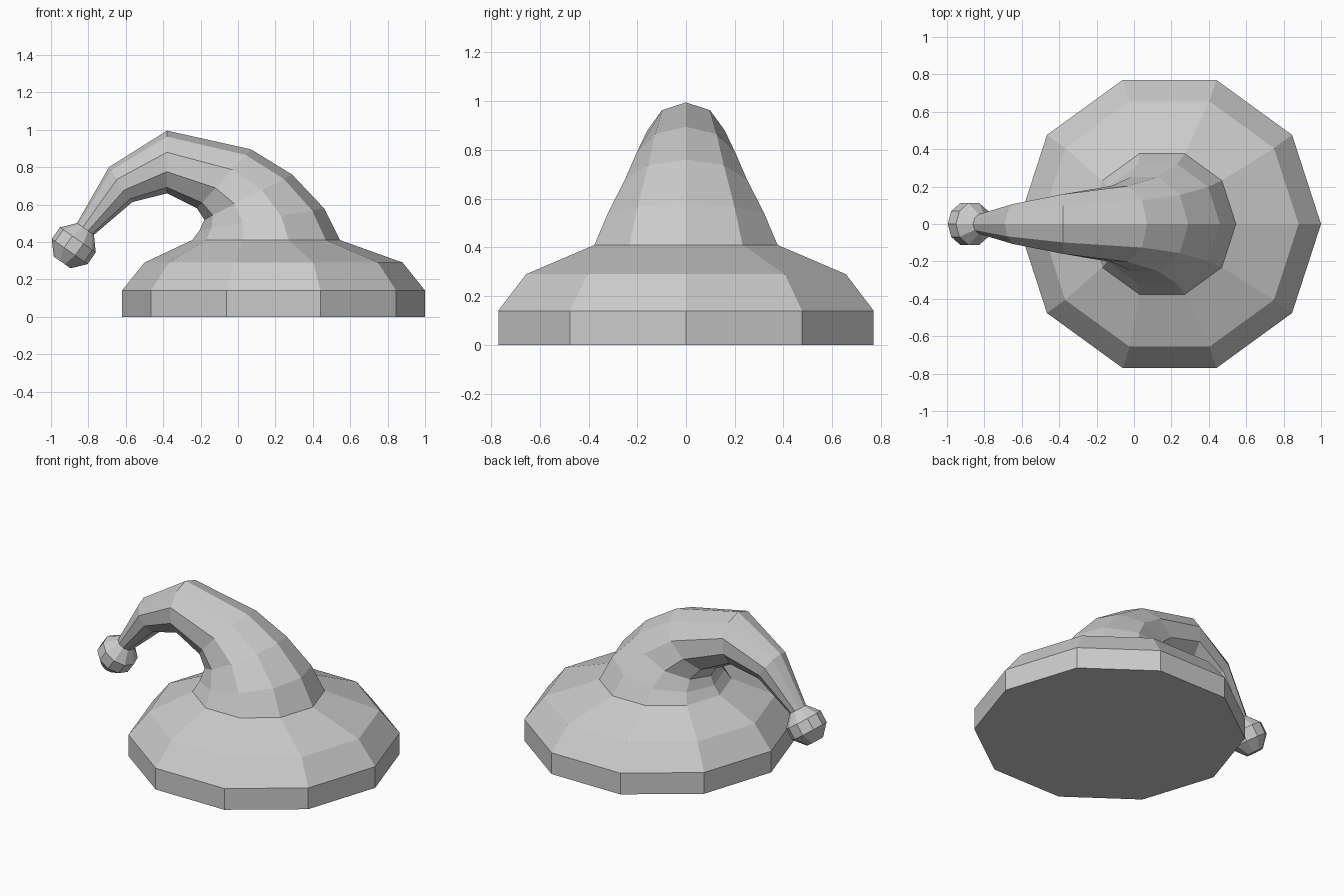
import bpy
import bmesh
from math import cos, sin, tau, radians
from mathutils import Vector

if "Cube" in bpy.data.objects:
    bpy.data.objects.remove(bpy.data.objects["Cube"])

SIDES = 10


def loft(name, sections, cap_start=False, cap_end=False):
    """Skin round rings; each section is (outer x, outer z, inner x, inner z)."""
    bm = bmesh.new()
    rings = []
    for ox, oz, ix, iz in sections:
        outer, inner = Vector((ox, 0, oz)), Vector((ix, 0, iz))
        centre, axis = (outer + inner) / 2, (outer - inner) / 2
        side = Vector((0, axis.length, 0))
        rings.append([bm.verts.new(centre + axis * cos(tau * i / SIDES)
                                   + side * sin(tau * i / SIDES))
                      for i in range(SIDES)])
    for a, b in zip(rings, rings[1:]):
        for i in range(SIDES):
            j = (i + 1) % SIDES
            bm.faces.new((a[i], a[j], b[j], b[i]))
    if cap_start:
        bm.faces.new(rings[0][::-1])
    if cap_end:
        bm.faces.new(rings[-1])
    mesh = bpy.data.meshes.new(name)
    bm.to_mesh(mesh)
    bm.free()
    obj = bpy.data.objects.new(name, mesh)
    bpy.context.collection.objects.link(obj)
    return obj


# Bobble sections, from the tail end to the free end
centre = Vector((-0.878, 0.38))
up = Vector((cos(radians(55)), sin(radians(55))))
out = Vector((-up.y, up.x))
bobble = []
for t, r in ((0.109, 0.055), (0.038, 0.117), (-0.038, 0.117), (-0.109, 0.055)):
    c = centre + up * t
    bobble.append((*(c + out * r), *(c - out * r)))

# Wide band and sloping shoulder
neck = (0.545, 0.41, -0.245, 0.41)
loft("brim", [(1.0, 0.0, -0.62, 0.0), (1.0, 0.14, -0.62, 0.14),
              (0.88, 0.29, -0.50, 0.29), neck], cap_start=True)

# Drooping cone, joined to the neck and the bobble
loft("cone", [neck,
              (0.46, 0.58, -0.205, 0.463),
              (0.29, 0.76, -0.18, 0.52),
              (0.07, 0.895, -0.22, 0.58),
              (-0.38, 0.995, -0.38, 0.66),
              (-0.69, 0.80, -0.565, 0.613),
              bobble[0]])

# Faceted bobble at the tip
loft("bobble", bobble, cap_end=True)
